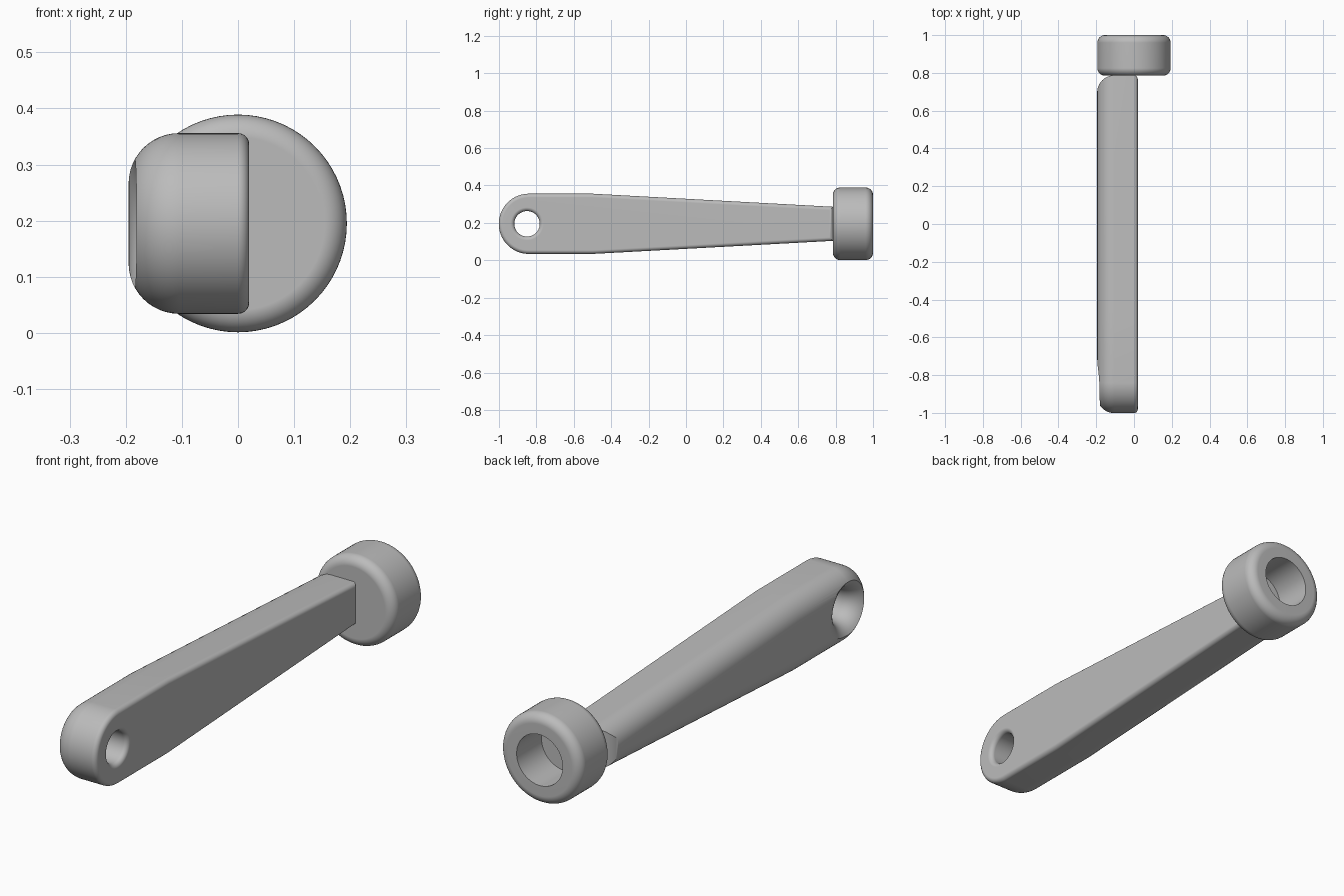
import bpy, bmesh
from math import sin, cos, pi, radians
from mathutils import Matrix

if "Cube" in bpy.data.objects:
    bpy.data.objects.remove(bpy.data.objects["Cube"])

AXIS_Z = 0.195                    # height of the centre line
HEAD_Y, HEAD_R = -0.84, 0.161     # rounded grip end
HOLE_Y, HOLE_R = -0.85, 0.068
SHOULDER_Y, END_Y, END_HALF = -0.5, 0.787, 0.091
X_IN, X_OUT = 0.02, -0.195        # flat side and rounded side
SMALL, LARGE = 0.02, 0.09         # edge roundings of the two sides

grey = bpy.data.materials.new("plain grey")
grey.use_nodes = True
colour = (0.5, 0.5, 0.5, 1)
grey.diffuse_color = colour
grey.node_tree.nodes["Principled BSDF"].inputs["Base Color"].default_value = colour


def finish(bm, name):
    bmesh.ops.recalc_face_normals(bm, faces=bm.faces)
    mesh = bpy.data.meshes.new(name)
    bm.to_mesh(mesh)
    bm.free()
    mesh.materials.append(grey)
    obj = bpy.data.objects.new(name, mesh)
    bpy.context.collection.objects.link(obj)
    return obj


def loft(rings, name):
    """Join closed rings of points in order and cap both ends."""
    bm = bmesh.new()
    loops = [[bm.verts.new(p) for p in ring] for ring in rings]
    for a, b in zip(loops, loops[1:]):
        for i in range(len(a)):
            j = (i + 1) % len(a)
            bm.faces.new((a[i], a[j], b[j], b[i]))
    bm.faces.new(loops[0])
    bm.faces.new(loops[-1])
    return finish(bm, name)


def smooth(obj):
    bpy.ops.object.select_all(action='DESELECT')
    obj.select_set(True)
    bpy.context.view_layer.objects.active = obj
    bpy.ops.object.shade_smooth_by_angle(angle=radians(32))
    mod = obj.modifiers.new("flat_faces", 'WEIGHTED_NORMAL')
    mod.keep_sharp = True


def quarter(steps):
    return [pi / 2 * i / steps for i in range(steps + 1)]


def outline(x, inset):
    """Grip outline moved inward by the inset."""
    r = HEAD_R - inset
    end = END_Y - inset
    slope = (HEAD_R - END_HALF) / (END_Y - SHOULDER_Y)
    half = HEAD_R - slope * (end - SHOULDER_Y) - inset
    pts = [(HEAD_Y + r * cos(a), r * sin(a))
           for a in (pi / 2 + pi * i / 40 for i in range(41))]
    pts += [(SHOULDER_Y, -r), (end, -half), (end, half), (SHOULDER_Y, r)]
    return [(x, y, AXIS_Z + z) for y, z in pts]


def circle(x, r):
    return [(x, HOLE_Y + r * cos(a), AXIS_Z + r * sin(a))
            for a in (2 * pi * i / 64 for i in range(64))]


# Handle: small rounding on the flat side, large one on the other
rings = [outline(X_IN - SMALL * (1 - cos(a)), SMALL * (1 - sin(a))) for a in quarter(5)]
rings += [outline(X_OUT + LARGE * (1 - sin(a)), LARGE * (1 - cos(a))) for a in quarter(12)]
handle = loft(rings, "handle")

# Hanging hole with a flared mouth on each side
rings = [circle(X_IN + 0.05, HOLE_R + SMALL)]
rings += [circle(X_IN - SMALL * (1 - cos(a)), HOLE_R + SMALL * (1 - sin(a))) for a in quarter(5)]
rings += [circle(X_OUT + LARGE * (1 - sin(a)), HOLE_R + LARGE * (1 - cos(a))) for a in quarter(12)]
rings += [circle(X_OUT - 0.05, HOLE_R + LARGE)]
cutter = loft(rings, "hole_cutter")
cutter.hide_render = True

cut = handle.modifiers.new("hanging_hole", 'BOOLEAN')
cut.operation = 'DIFFERENCE'
cut.solver = 'EXACT'
cut.object = cutter
bpy.context.view_layer.objects.active = handle
bpy.ops.object.modifier_apply(modifier=cut.name)
bpy.data.objects.remove(cutter)
smooth(handle)

# Round socket: rounded rim, blind bore open to the back
R, F, FRONT, BACK, BORE, FLOOR = 0.194, 0.04, 0.785, 1.0, 0.11, 0.83
profile = [(R - F + F * sin(a), FRONT + F * (1 - cos(a))) for a in quarter(8)]
profile += [(R - F + F * cos(a), BACK - F * (1 - sin(a))) for a in quarter(8)]
profile += [(BORE, BACK), (BORE, FLOOR)]
rings = [[(r * cos(a), y, AXIS_Z + r * sin(a))
          for a in (2 * pi * i / 72 for i in range(72))] for r, y in profile]
smooth(loft(rings, "socket"))
